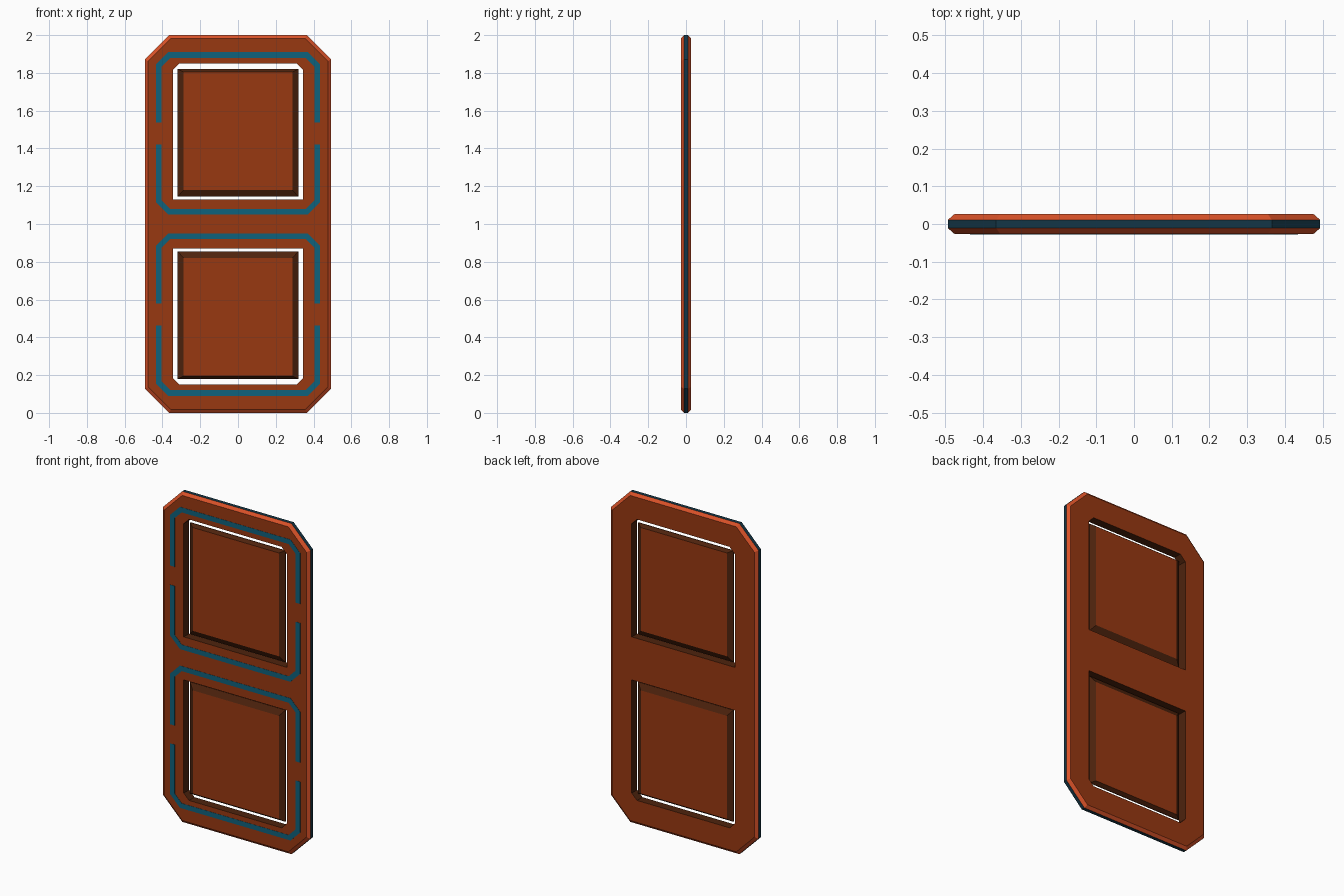
import bpy, bmesh

if "Cube" in bpy.data.objects:
    bpy.data.objects.remove(bpy.data.objects["Cube"])


def srgb(r, g, b):
    lin = [((v / 255 + 0.055) / 1.055) ** 2.4 if v > 10 else v / 255 / 12.92 for v in (r, g, b)]
    return (*lin, 1.0)


def material(name, rgb):
    m = bpy.data.materials.new(name)
    m.diffuse_color = srgb(*rgb)
    m.use_nodes = True
    m.node_tree.nodes["Principled BSDF"].inputs["Base Color"].default_value = m.diffuse_color
    return m


RUST = material("rust brown", (152, 56, 17))
ORANGE = material("edge orange", (218, 82, 40))
DARK = material("dark brown", (78, 35, 13))
SLATE = material("dark slate", (20, 54, 70))
TEAL = material("teal", (15, 98, 124))


def finish(bm, name, mats):
    bmesh.ops.recalc_face_normals(bm, faces=bm.faces[:])
    me = bpy.data.meshes.new(name)
    bm.to_mesh(me)
    bm.free()
    for m in mats:
        me.materials.append(m)
    ob = bpy.data.objects.new(name, me)
    bpy.context.collection.objects.link(ob)
    return ob


def ring(bm, pts, y):
    return [bm.verts.new((x, y, z)) for x, z in pts]


def bridge(bm, a, b, mat):
    n = len(a)
    for i in range(n):
        j = (i + 1) % n
        bm.faces.new((a[i], a[j], b[j], b[i])).material_index = mat


def outline(hx, z0, z1, c0, c1):
    """Rectangle with cut corners: c0 at the bottom, c1 at the top."""
    p = []
    p += [(-hx + c0, z0), (hx - c0, z0), (hx, z0 + c0)] if c0 else [(-hx, z0), (hx, z0)]
    p += [(hx, z1 - c1), (hx - c1, z1), (-hx + c1, z1), (-hx, z1 - c1)] if c1 else [(hx, z1), (-hx, z1)]
    if c0:
        p.append((-hx, z0 + c0))
    return p


# Frame: cut-corner slab with slate rim, orange chamfers and two openings
FACE, RIM = 0.026, 0.011
bm = bmesh.new()
wide = outline(0.493, 0, 2, 0.128, 0.128)
narrow = outline(0.476, 0.017, 1.983, 0.121, 0.121)
rings = [ring(bm, p, y) for p, y in ((narrow, -FACE), (wide, -RIM), (wide, RIM), (narrow, FACE))]
for a, b, mat in zip(rings, rings[1:], (1, 2, 1)):
    bridge(bm, a, b, mat)
front, back = [rings[0]], [rings[3]]
for z0, z1, c0, c1 in ((1.13, 1.85, 0, 0.035), (0.15, 0.87, 0.035, 0)):
    hole = outline(0.345, z0, z1, c0, c1)
    f, b = ring(bm, hole, -FACE), ring(bm, hole, FACE)
    bridge(bm, f, b, 3)
    front.append(f)
    back.append(b)
for loops in (front, back):
    edges = [bm.edges.get((l[i - 1], l[i])) for l in loops for i in range(len(l))]
    bmesh.ops.triangle_fill(bm, use_beauty=True, use_dissolve=False, edges=edges)
finish(bm, "door_frame", (RUST, ORANGE, SLATE, DARK))

# Floating panels: bevelled on both sides around a thin edge
for name, edge, flat in (("upper_panel", (1.145, 1.82), (1.18, 1.805)),
                         ("lower_panel", (0.18, 0.855), (0.195, 0.82))):
    bm = bmesh.new()
    outer = outline(0.319, *edge, 0, 0)
    inner = outline(0.288, *flat, 0, 0)
    rs = [ring(bm, p, y) for p, y in ((inner, -0.021), (outer, -0.002), (outer, 0.002), (inner, 0.021))]
    for a, b in zip(rs, rs[1:]):
        bridge(bm, a, b, 1)
    bm.faces.new(rs[0])
    bm.faces.new(rs[3])
    finish(bm, name, (RUST, DARK))

# Painted teal lines: two brackets around each opening, front only
for label, centre in (("upper", 1.48), ("lower", 0.52)):
    for side, s in (("top", 1), ("bottom", -1)):
        out = [(0.435, 0.058), (0.435, 0.365), (0.37, 0.43)]
        inn = [(0.405, 0.058), (0.405, 0.353), (0.358, 0.40)]
        bm = bmesh.new()
        layers = []
        for y in (-FACE - 0.0012, -FACE + 0.001):
            rails = []
            for half in (out, inn):
                path = half + [(-x, h) for x, h in reversed(half)]
                rails.append(ring(bm, [(x, centre + s * h) for x, h in path], y))
            for i in range(5):
                o, n = rails
                bm.faces.new((o[i], o[i + 1], n[i + 1], n[i]))
            layers.append(rails[0] + rails[1][::-1])
        bridge(bm, *layers, 0)
        finish(bm, f"{label}_{side}_line", (TEAL,))
